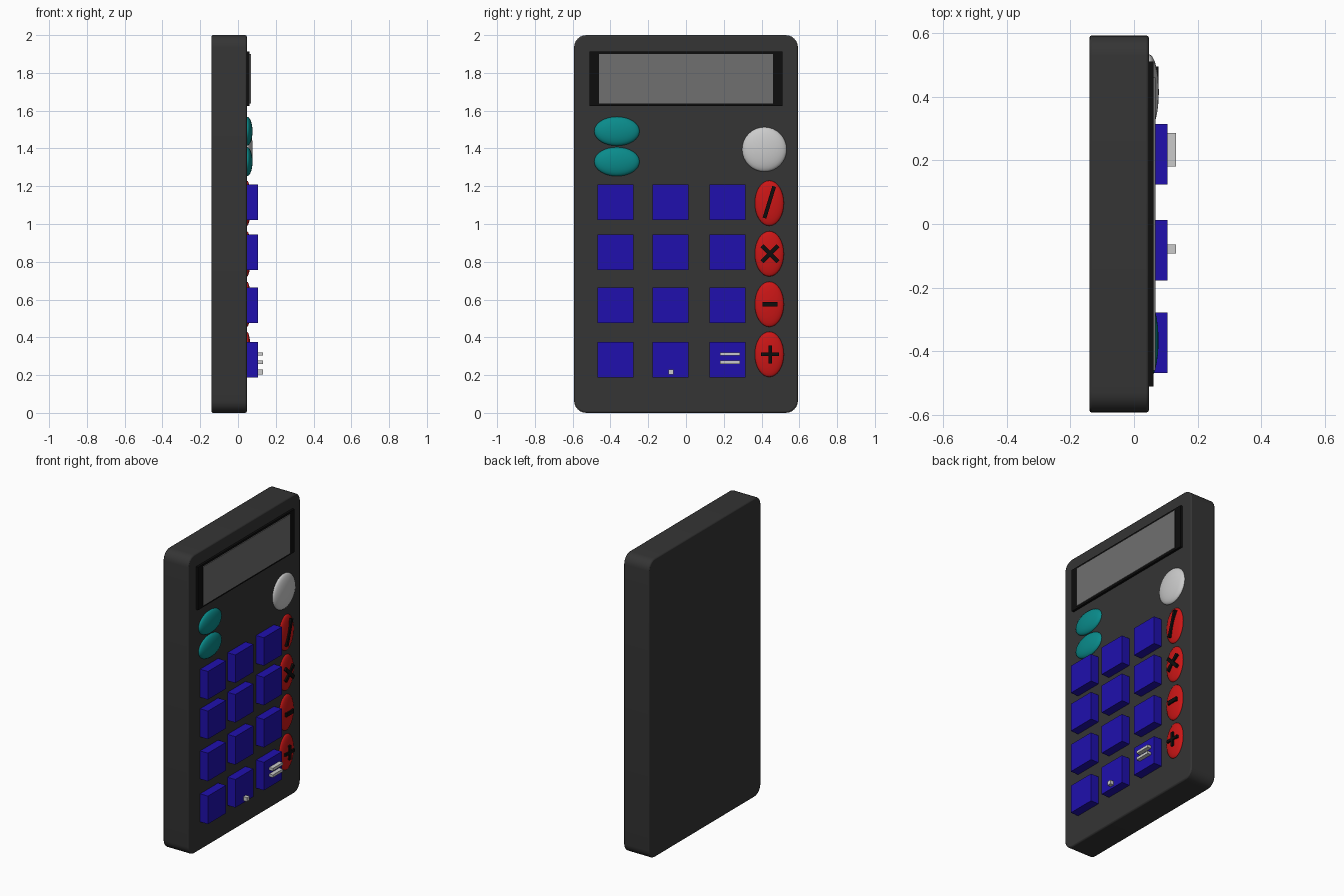
import bpy, bmesh, math
from mathutils import Matrix

if "Cube" in bpy.data.objects:
    bpy.data.objects.remove(bpy.data.objects["Cube"])


def material(name, r, g, b):
    m = bpy.data.materials.new(name)
    m.diffuse_color = (r, g, b, 1)
    m.use_nodes = True
    m.node_tree.nodes["Principled BSDF"].inputs["Base Color"].default_value = m.diffuse_color
    return m


DARK = material("charcoal", 0.035, 0.035, 0.035)
BLACK = material("black", 0.004, 0.004, 0.004)
GLASS = material("screen_grey", 0.16, 0.16, 0.16)
BLUE = material("blue", 0.014, 0.005, 0.42)
RED = material("red", 0.6, 0.008, 0.008)
TEAL = material("teal", 0.003, 0.26, 0.26)
WHITE = material("white", 0.65, 0.65, 0.65)


def finish(name, bm, mat):
    me = bpy.data.meshes.new(name)
    bm.to_mesh(me)
    bm.free()
    me.materials.append(mat)
    ob = bpy.data.objects.new(name, me)
    bpy.context.collection.objects.link(ob)
    return ob


def bars(name, mat, x0, x1, parts):
    """Boxes facing +x; each part is (y, z, width, height, turn in degrees)."""
    bm = bmesh.new()
    for y, z, w, h, turn in parts:
        m = (Matrix.Translation(((x0 + x1) / 2, y, z))
             @ Matrix.Rotation(math.radians(turn), 4, 'X')
             @ Matrix.Diagonal((x1 - x0, w, h, 1)))
        bmesh.ops.create_cube(bm, size=1, matrix=m)
    return finish(name, bm, mat)


def dome(name, mat, y, z, ry, rz, front):
    """Flattened sphere button bulging from the face."""
    bm = bmesh.new()
    m = (Matrix.Translation((FACE, y, z))
         @ Matrix.Diagonal((front - FACE, ry, rz, 1))
         @ Matrix.Rotation(math.pi / 2, 4, 'Y'))
    bmesh.ops.create_uvsphere(bm, u_segments=32, v_segments=16, radius=1, matrix=m)
    for f in bm.faces:
        f.smooth = True
    return finish(name, bm, mat)


BACK, FACE = -0.14, 0.047

# case: rounded outline corners, then a fine softening of the rims
bm = bmesh.new()
bmesh.ops.create_cube(bm, size=1, matrix=Matrix.Translation(((BACK + FACE) / 2, 0, 1))
                      @ Matrix.Diagonal((FACE - BACK, 1.185, 2, 1)))
corners = [e for e in bm.edges if abs(e.verts[0].co.x - e.verts[1].co.x) > 0.1]
bmesh.ops.bevel(bm, geom=corners, offset=0.065, segments=6, profile=0.5, affect='EDGES')
case = finish("case", bm, DARK)
rim = case.modifiers.new("rim", 'BEVEL')
rim.width, rim.segments, rim.limit_method = 0.008, 2, 'ANGLE'
bpy.context.view_layer.objects.active = case
case.select_set(True)
bpy.ops.object.shade_smooth_by_angle(angle=math.radians(35))

# display
bars("screen_frame", BLACK, 0.03, 0.062, [(0, 1.769, 1.02, 0.288, 0)])
bars("screen_glass", GLASS, 0.04, 0.068, [(0, 1.768, 0.92, 0.262, 0)])

# square keys in a 3 x 4 grid
COLS = (-0.373, -0.083, 0.219)
ROWS = (0.282, 0.569, 0.851, 1.116)
for r, z in enumerate(ROWS):
    for c, y in enumerate(COLS):
        bars(f"square_key_{r}_{c}", BLUE, 0.02, 0.105, [(y, z, 0.19, 0.188, 0)])

# oval power keys and round clear key
dome("power_key_upper", TEAL, -0.366, 1.491, 0.12, 0.077, 0.077)
dome("power_key_lower", TEAL, -0.366, 1.330, 0.12, 0.077, 0.077)
dome("clear_key", WHITE, 0.415, 1.395, 0.118, 0.118, 0.078)

# oval operator keys
OPS = (0.310, 0.575, 0.842, 1.110)
for i, z in enumerate(OPS):
    dome(f"operator_key_{i}", RED, 0.441, z, 0.077, 0.12, 0.068)

# raised arithmetic marks made of plain bars
Y = 0.445
bars("plus_mark", BLACK, 0.05, 0.077, [(Y, OPS[0], 0.095, 0.018, 0), (Y, OPS[0], 0.018, 0.095, 0)])
bars("minus_mark", BLACK, 0.05, 0.077, [(Y, OPS[1], 0.078, 0.026, 0)])
bars("times_mark", BLACK, 0.05, 0.077, [(Y, OPS[2], 0.12, 0.022, t) for t in (45, -45)])
bars("divide_mark", BLACK, 0.05, 0.077, [(Y - 0.004, OPS[3] + 0.005, 0.02, 0.175, -17)])
bars("equals_mark", WHITE, 0.1, 0.132, [(0.233, z, 0.105, 0.018, 0) for z in (0.268, 0.312)])
bars("point_mark", WHITE, 0.1, 0.132, [(-0.079, 0.216, 0.028, 0.026, 0)])
